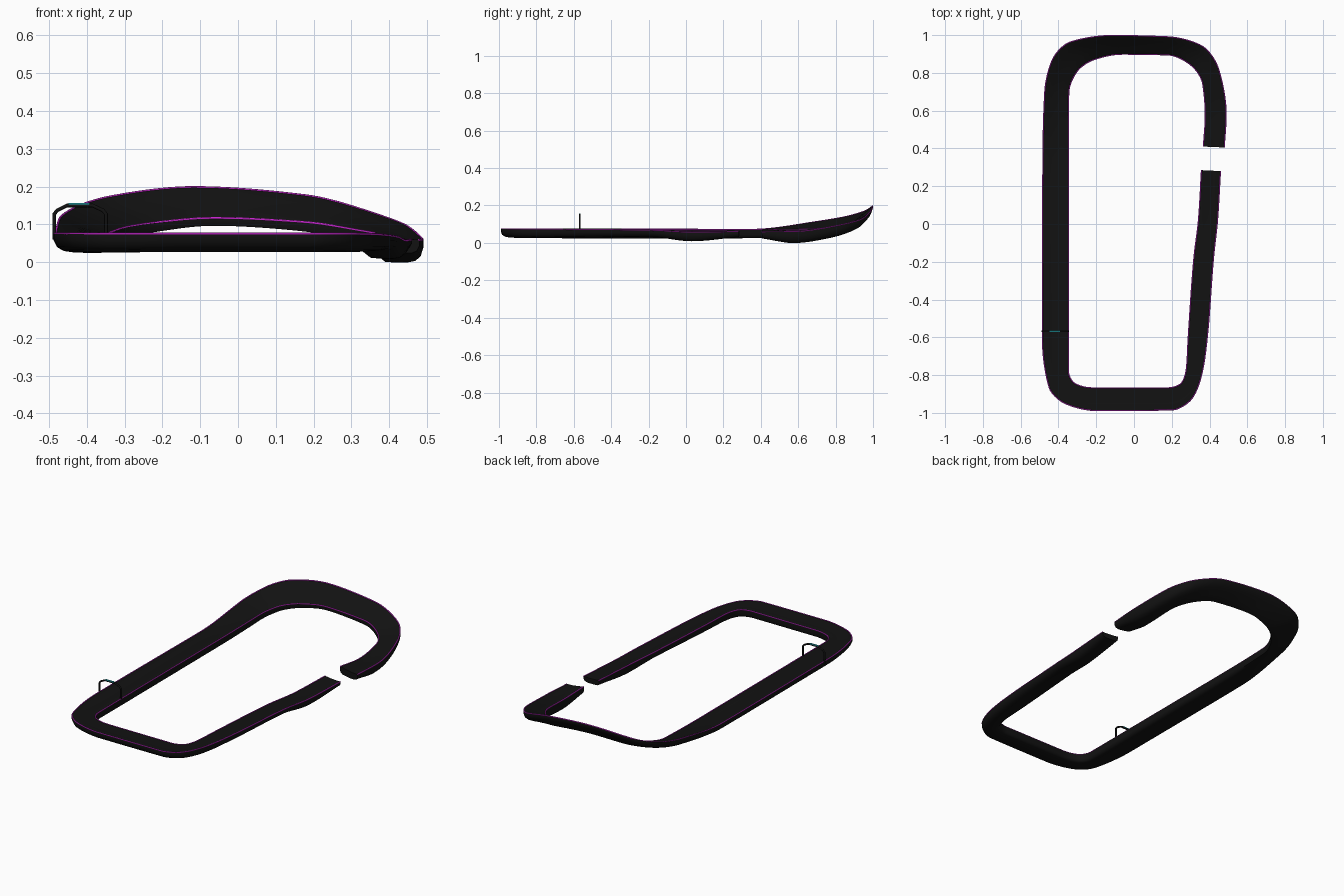
import bpy, bmesh, math
from mathutils import Vector

if "Cube" in bpy.data.objects:
    bpy.data.objects.remove(bpy.data.objects["Cube"])


def material(name, rgb):
    m = bpy.data.materials.new(name)
    m.diffuse_color = (*rgb, 1)
    m.use_nodes = True
    m.node_tree.nodes["Principled BSDF"].inputs["Base Color"].default_value = m.diffuse_color
    return m


BLACK = material("black", (0.006, 0.006, 0.006))
PINK = material("magenta", (0.6, 0.02, 0.65))
TEAL = material("teal", (0.02, 0.45, 0.5))

# stations round the band: outer edge xyz, inner edge xyz, thickness
stations = [
    (.460, .280, .060, .355, .285, .065, .030),
    (.445, .030, .057, .340, .030, .062, .050),
    (.423, -.180, .067, .315, -.180, .067, .036),
    (.390, -.600, .072, .285, -.600, .070, .042),
    (.362, -.790, .074, .275, -.770, .071, .044),
    (.300, -.935, .075, .245, -.845, .071, .044),
    (.200, -.987, .075, .180, -.865, .070, .044),
    (-.200, -.990, .075, -.220, -.865, .070, .044),
    (-.360, -.955, .075, -.315, -.840, .070, .045),
    (-.450, -.870, .075, -.345, -.780, .070, .045),
    (-.488, -.600, .075, -.345, -.600, .070, .046),
    (-.485, .350, .072, -.345, .350, .070, .045),
    (-.475, .700, .115, -.343, .690, .074, .040),
    (-.435, .870, .145, -.300, .805, .090, .035),
    (-.340, .965, .175, -.210, .868, .104, .030),
    (-.120, 1.000, .200, -.060, .897, .115, .025),
    (.180, .993, .178, .180, .893, .104, .030),
    (.360, .945, .130, .310, .830, .085, .042),
    (.450, .820, .095, .362, .740, .075, .055),
    (.490, .580, .060, .375, .570, .062, .061),
    (.480, .405, .058, .365, .410, .075, .040),
]


def smooth_rows(rows, steps=10):
    """Monotone cubic interpolation of every column."""
    n = len(rows)
    h = [(Vector(rows[i + 1][:3]) - Vector(rows[i][:3])).length for i in range(n - 1)]
    cols = []
    for c in range(len(rows[0])):
        v = [r[c] for r in rows]
        d = [(v[i + 1] - v[i]) / h[i] for i in range(n - 1)]
        m = [d[0]] + [0.0] * (n - 2) + [d[-1]]
        for i in range(1, n - 1):
            if d[i - 1] * d[i] > 0:
                w1, w2 = 2 * h[i] + h[i - 1], h[i] + 2 * h[i - 1]
                m[i] = (w1 + w2) / (w1 / d[i - 1] + w2 / d[i])
        out = []
        for i in range(n - 1):
            for s in range(steps):
                t = s / steps
                a, b = t * t * (3 - 2 * t), t * (1 - t)
                out.append(v[i] * (1 - a) + v[i + 1] * a
                           + h[i] * (m[i] * b * (1 - t) - m[i + 1] * b * t))
        cols.append(out + [v[-1]])
    return list(zip(*cols))


def finish(obj, mat):
    obj.data.materials.append(mat)
    return obj


def tube(name, points, radius, mat):
    cu = bpy.data.curves.new(name, 'CURVE')
    cu.dimensions = '3D'
    cu.bevel_depth = radius
    cu.bevel_resolution = 2
    cu.use_fill_caps = True
    sp = cu.splines.new('POLY')
    sp.points.add(len(points) - 1)
    for p, co in zip(sp.points, points):
        p.co = (*co, 1)
    ob = bpy.data.objects.new(name, cu)
    bpy.context.collection.objects.link(ob)
    return finish(ob, mat)


rows = smooth_rows(stations)

# band: cross-section as (fraction from outer to inner, depth in thicknesses)
section = [(0, 0), (.05, -.03), (.3, .04), (.7, .04), (.95, -.03), (1, 0),
           (1, .6), (.97, .85), (.88, 1), (.6, 1.02), (.35, 1), (.18, .93), (.06, .72), (0, .35)]
bm = bmesh.new()
rings = []
for r in rows:
    o, i, t = Vector(r[:3]), Vector(r[3:6]), r[6]
    rings.append([bm.verts.new(o.lerp(i, u) - Vector((0, 0, k * t))) for u, k in section])
n = len(section)
for a, b in zip(rings, rings[1:]):
    for k in range(n):
        bm.faces.new((a[k], a[(k + 1) % n], b[(k + 1) % n], b[k]))
bm.faces.new(rings[0])
bm.faces.new(rings[-1])
bmesh.ops.recalc_face_normals(bm, faces=bm.faces)
me = bpy.data.meshes.new("band")
bm.to_mesh(me)
bm.free()
band = bpy.data.objects.new("band", me)
bpy.context.collection.objects.link(band)
finish(band, BLACK)
bpy.context.view_layer.objects.active = band
band.select_set(True)
bpy.ops.object.shade_smooth_by_angle(angle=math.radians(45))

# piping along both top edges
for name, u in (("outer_piping", .02), ("inner_piping", .98)):
    tube(name, [Vector(r[:3]).lerp(Vector(r[3:6]), u) for r in rows], .003, PINK)

# small hoop standing on the left side
Y = -.568
tube("hoop", [(x, Y, z) for x, z in ((-.486, .06), (-.486, .127), (-.478, .137), (-.452, .150),
                                     (-.385, .150), (-.357, .137), (-.349, .127), (-.349, .06))],
     .005, BLACK)

# coloured marker strip on the hoop
bpy.ops.mesh.primitive_cube_add(size=1, location=(-.42, Y, .152))
strip = bpy.context.object
strip.name = "hoop_strip"
strip.scale = (.055, .008, .009)
finish(strip, TEAL)
